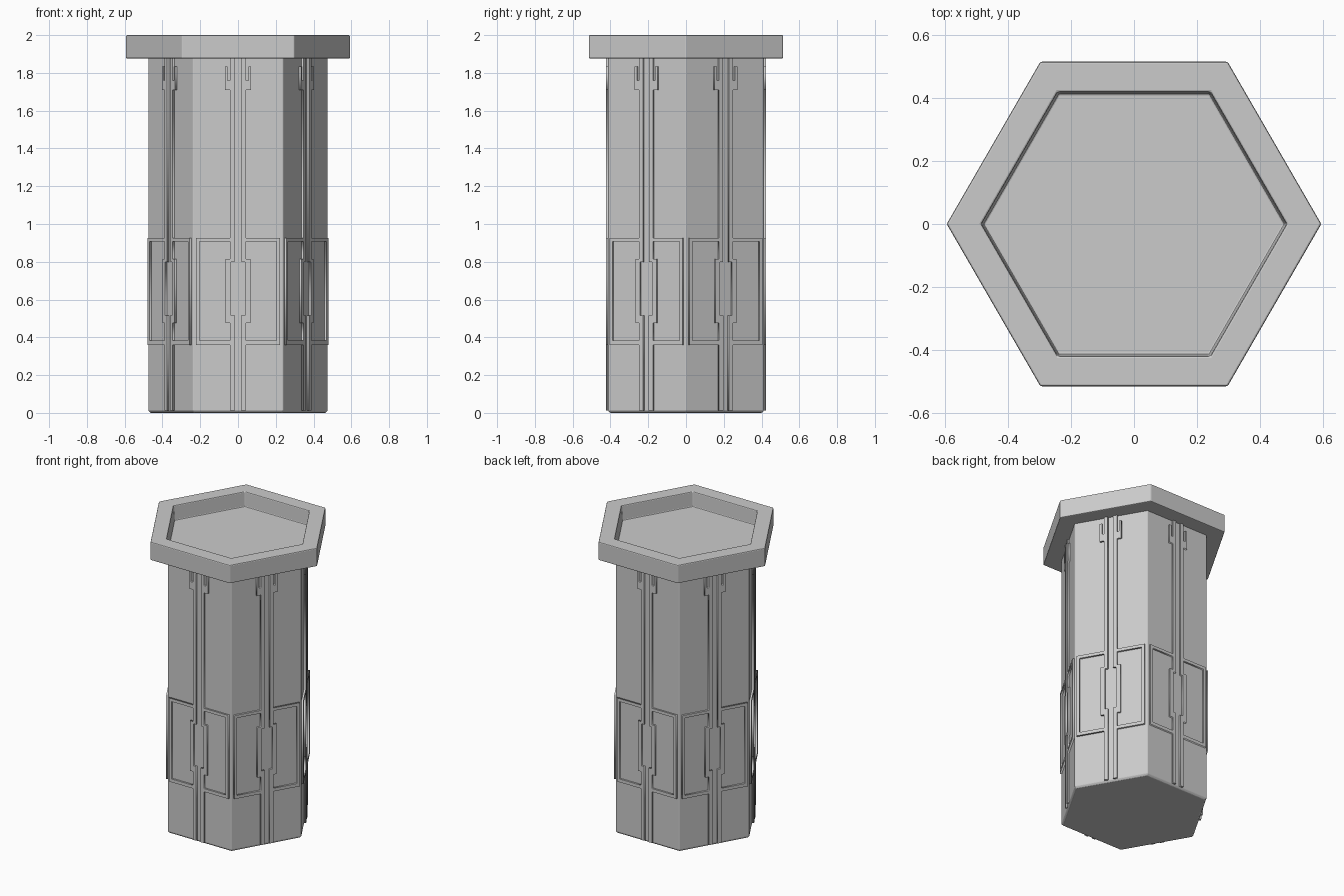
import bpy, bmesh
from math import sin, cos, pi, radians

if "Cube" in bpy.data.objects:
    bpy.data.objects.remove(bpy.data.objects["Cube"])

R = 0.476                      # column corner radius
APOTHEM = R * cos(pi / 6)
RELIEF = 0.012                 # height of the raised trim


def hex_lathe(name, profile, bevel):
    """Six-sided solid from (radius, z) rings, closed at both ends."""
    bm = bmesh.new()
    rings = [[bm.verts.new((r * cos(i * pi / 3), r * sin(i * pi / 3), z))
              for i in range(6)] for r, z in profile]
    for a, b in zip(rings, rings[1:]):
        for i in range(6):
            j = (i + 1) % 6
            bm.faces.new((a[i], a[j], b[j], b[i]))
    bm.faces.new(rings[0][::-1])
    bm.faces.new(rings[-1])
    bmesh.ops.recalc_face_normals(bm, faces=bm.faces)
    mesh = bpy.data.meshes.new(name)
    bm.to_mesh(mesh)
    bm.free()
    ob = bpy.data.objects.new(name, mesh)
    bpy.context.collection.objects.link(ob)
    mod = ob.modifiers.new("soft_edges", 'BEVEL')
    mod.width = bevel
    mod.segments = 2
    mod.limit_method = 'ANGLE'
    mod.angle_limit = radians(35)
    return ob


# Column shaft and cap with sunken hexagonal tray
hex_lathe("column", [(R - 0.012, 0), (R, 0.012), (R, 1.885)], 0.004)
hex_lathe("cap", [(0.594, 1.876), (0.594, 2.0), (0.484, 2.0), (0.478, 1.90)], 0.006)

# Trim, right half: strip + panel frame + top tab, and the panel opening
outline = [(.017, .012), (.042, .012), (.042, .36), (.223, .36), (.223, .927),
           (.042, .927), (.042, 1.71), (.07, 1.71), (.07, 1.835), (.056, 1.835),
           (.056, 1.76), (.042, 1.76), (.042, 1.88), (.018, 1.88), (.018, .80),
           (.037, .80), (.037, .515), (.017, .515)]
opening = [(.204, .382), (.204, .907), (.042, .907), (.042, .815), (.065, .815),
           (.065, .475), (.042, .475), (.042, .382)]

curve = bpy.data.curves.new("trim_outline", 'CURVE')
curve.dimensions = '2D'
curve.fill_mode = 'BOTH'
curve.extrude = RELIEF
for side in (1, -1):
    for pts in (outline, opening):
        sp = curve.splines.new('POLY')
        sp.points.add(len(pts) - 1)
        for p, (u, z) in zip(sp.points, pts):
            p.co = (side * u, z, 0, 1)
        sp.use_cyclic_u = True

helper = bpy.data.objects.new("trim_helper", curve)
bpy.context.collection.objects.link(helper)
bpy.context.view_layer.update()
deps = bpy.context.evaluated_depsgraph_get()
trim_mesh = bpy.data.meshes.new_from_object(helper.evaluated_get(deps))
bpy.data.objects.remove(helper)

# One trim on each of the six faces
for i in range(6):
    a = i * pi / 3
    ob = bpy.data.objects.new(f"trim_{i + 1}", trim_mesh)
    ob.rotation_euler = (pi / 2, 0, a)
    ob.location = (APOTHEM * sin(a), -APOTHEM * cos(a), 0)
    bpy.context.collection.objects.link(ob)
